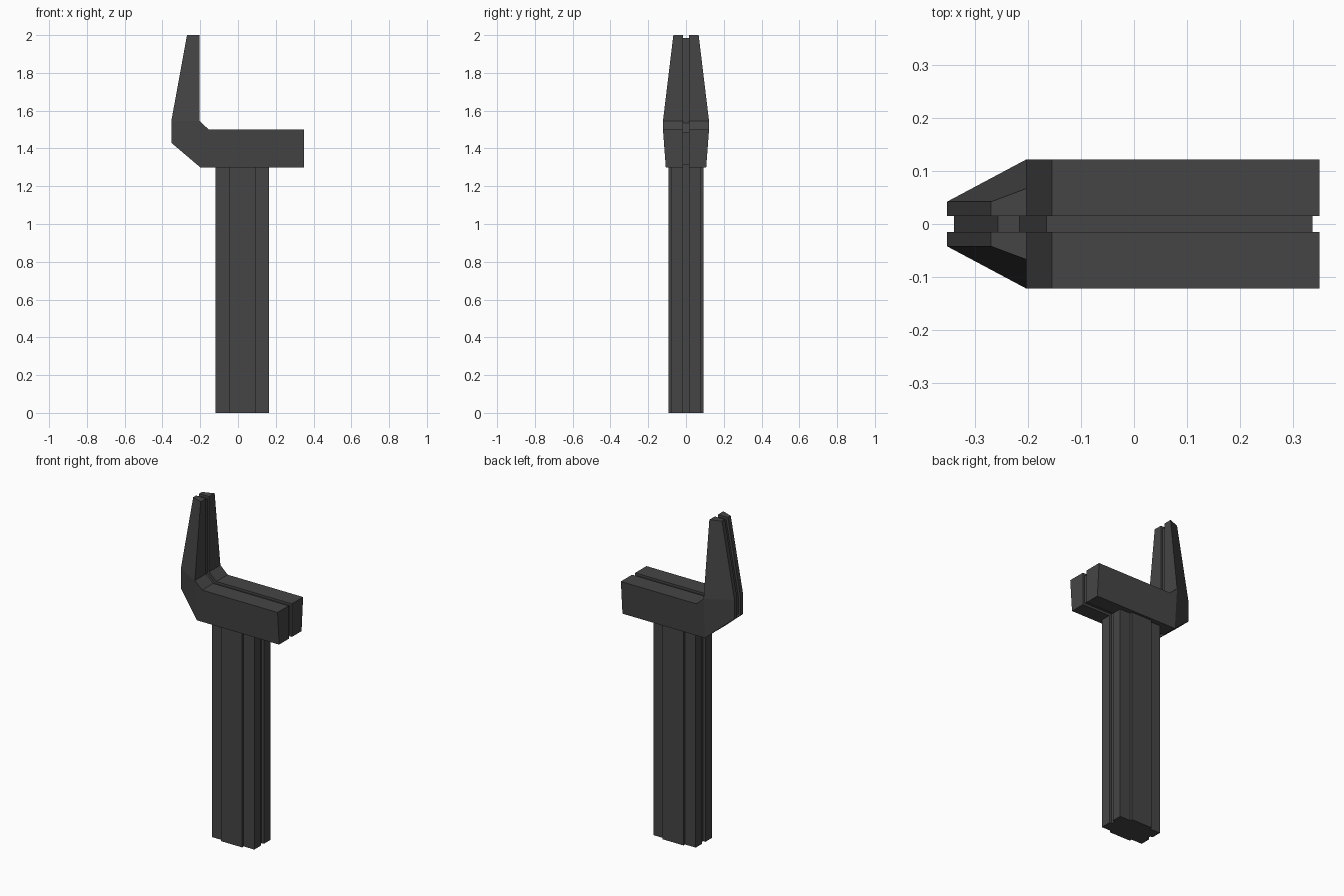
import bpy, bmesh

if "Cube" in bpy.data.objects:
    bpy.data.objects.remove(bpy.data.objects["Cube"])

mat = bpy.data.materials.new("dark_grey")
mat.diffuse_color = (0.06, 0.06, 0.06, 1)
mat.use_nodes = True
mat.node_tree.nodes["Principled BSDF"].inputs["Base Color"].default_value = mat.diffuse_color


def make_object(name, bm):
    bmesh.ops.recalc_face_normals(bm, faces=bm.faces)
    mesh = bpy.data.meshes.new(name)
    bm.to_mesh(mesh)
    bm.free()
    mesh.materials.append(mat)
    ob = bpy.data.objects.new(name, mesh)
    bpy.context.collection.objects.link(ob)


def prism(name, points, offset):
    """Closed outline of 3D points, extruded by an offset."""
    bm = bmesh.new()
    face = bm.faces.new([bm.verts.new(p) for p in points])
    ext = bmesh.ops.extrude_face_region(bm, geom=[face], use_keep_orig=True)
    verts = [g for g in ext["geom"] if isinstance(g, bmesh.types.BMVert)]
    bmesh.ops.translate(bm, verts=verts, vec=offset)
    make_object(name, bm)


GAP = 0.015  # half width of the centre groove

# Head halves: side outline as (x, z, half width)
outline = [(-.20, 1.30, .107), (.35, 1.30, .107), (.35, 1.50, .122),
           (-.155, 1.50, .122), (-.203, 1.545, .122), (-.203, 2.0, .067),
           (-.27, 2.0, .042), (-.353, 1.545, .042), (-.353, 1.43, .042)]
for side, label in ((-1, "front"), (1, "back")):
    bm = bmesh.new()
    inner = [bm.verts.new((x, side * GAP, z)) for x, z, w in outline]
    outer = [bm.verts.new((x, side * w, z)) for x, z, w in outline]
    bm.faces.new(inner)
    # block side, tapered corner, spike side
    for ids in ((0, 1, 2, 3, 4), (0, 4, 7, 8), (4, 5, 6, 7)):
        bm.faces.new([outer[i] for i in ids])
    n = len(outline)
    for i in range(n):
        j = (i + 1) % n
        bm.faces.new((inner[i], inner[j], outer[j], outer[i]))
    make_object("head_" + label, bm)

# Recessed core that forms the bottom of the head groove
core = [(-.195, 1.314), (.337, 1.314), (.337, 1.486), (-.165, 1.486),
        (-.216, 1.535), (-.216, 1.986), (-.257, 1.986), (-.34, 1.54),
        (-.34, 1.437)]
prism("head_core", [(x, -GAP, z) for x, z in core], (0, 2 * GAP, 0))

# Handle: stepped cross-section with a groove down each narrow edge
CX = 0.022
quarter = [(.126, GAP), (.141, GAP), (.141, .077), (.07, .077), (.07, .092)]
half = quarter + [(-x, y) for x, y in reversed(quarter)]
section = half + [(-x, -y) for x, y in half]
prism("handle", [(CX + x, y, 0) for x, y in section], (0, 0, 1.314))
